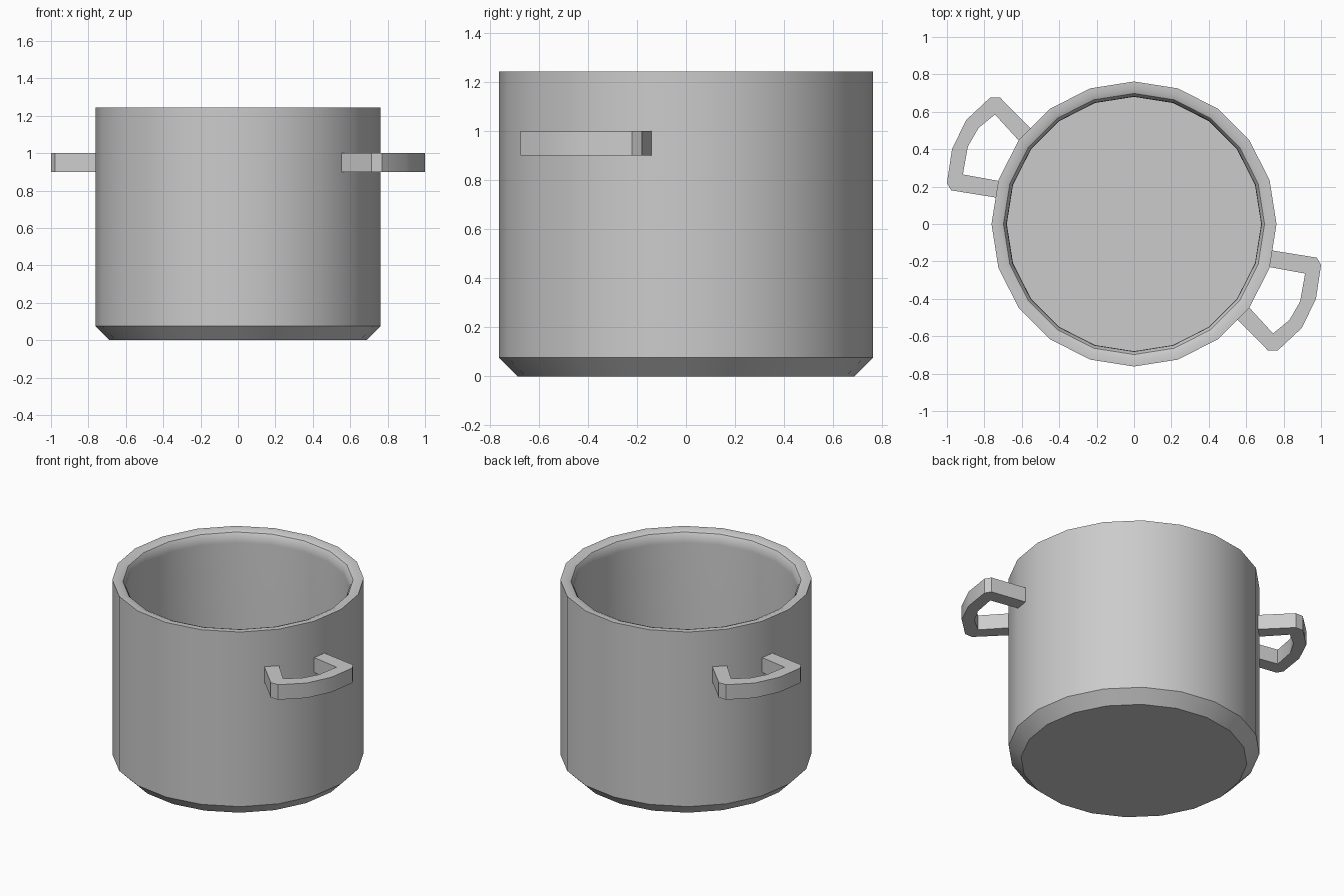
import bpy, bmesh, math

if "Cube" in bpy.data.objects:
    bpy.data.objects.remove(bpy.data.objects["Cube"])

SIDES = 20


def finish(name, bm):
    bmesh.ops.recalc_face_normals(bm, faces=bm.faces[:])
    mesh = bpy.data.meshes.new(name)
    bm.to_mesh(mesh)
    bm.free()
    ob = bpy.data.objects.new(name, mesh)
    bpy.context.collection.objects.link(ob)
    bpy.ops.object.select_all(action='DESELECT')
    ob.select_set(True)
    bpy.context.view_layer.objects.active = ob
    bpy.ops.object.shade_smooth_by_angle(angle=math.radians(32))
    return ob


# Pot body: (radius, z) profile from outer base, over the rim, to inner floor
profile = [(0.686, 0), (0.762, 0.076), (0.762, 1.244), (0.725, 1.244),
           (0.698, 1.233), (0.682, 1.206), (0.68, 1.17), (0.68, 0.08)]
bm = bmesh.new()
rings = []
for r, z in profile:
    rings.append([bm.verts.new((r * math.cos(2 * math.pi * i / SIDES),
                                r * math.sin(2 * math.pi * i / SIDES), z))
                  for i in range(SIDES)])
for a, b in zip(rings, rings[1:]):
    for i in range(SIDES):
        j = (i + 1) % SIDES
        bm.faces.new((a[i], a[j], b[j], b[i]))
bm.faces.new(rings[0])
bm.faces.new(rings[-1])
finish("pot_body", bm)

# Handles: a bent bar given by matching outer and inner outline points
outer = [(0.71, -0.137), (0.978, -0.18), (1.0, -0.22), (0.973, -0.40),
         (0.898, -0.555), (0.77, -0.675), (0.715, -0.675), (0.53, -0.488)]
inner = [(0.70, -0.226), (0.915, -0.265), (0.915, -0.265), (0.888, -0.415),
         (0.83, -0.515), (0.743, -0.585), (0.743, -0.585), (0.603, -0.432)]


def handle(name, sign):
    bm = bmesh.new()
    sections = [[bm.verts.new((sign * x, sign * y, z))
                 for (x, y), z in ((o, 0.9), (o, 1.0), (n, 1.0), (n, 0.9))]
                for o, n in zip(outer, inner)]
    for a, b in zip(sections, sections[1:]):
        for i in range(4):
            j = (i + 1) % 4
            bm.faces.new((a[i], a[j], b[j], b[i]))
    bm.faces.new(sections[0])
    bm.faces.new(sections[-1])
    # merge the doubled inner corner points
    bmesh.ops.remove_doubles(bm, verts=bm.verts[:], dist=0.0005)
    return finish(name, bm)


handle("right_handle", 1)
handle("left_handle", -1)
